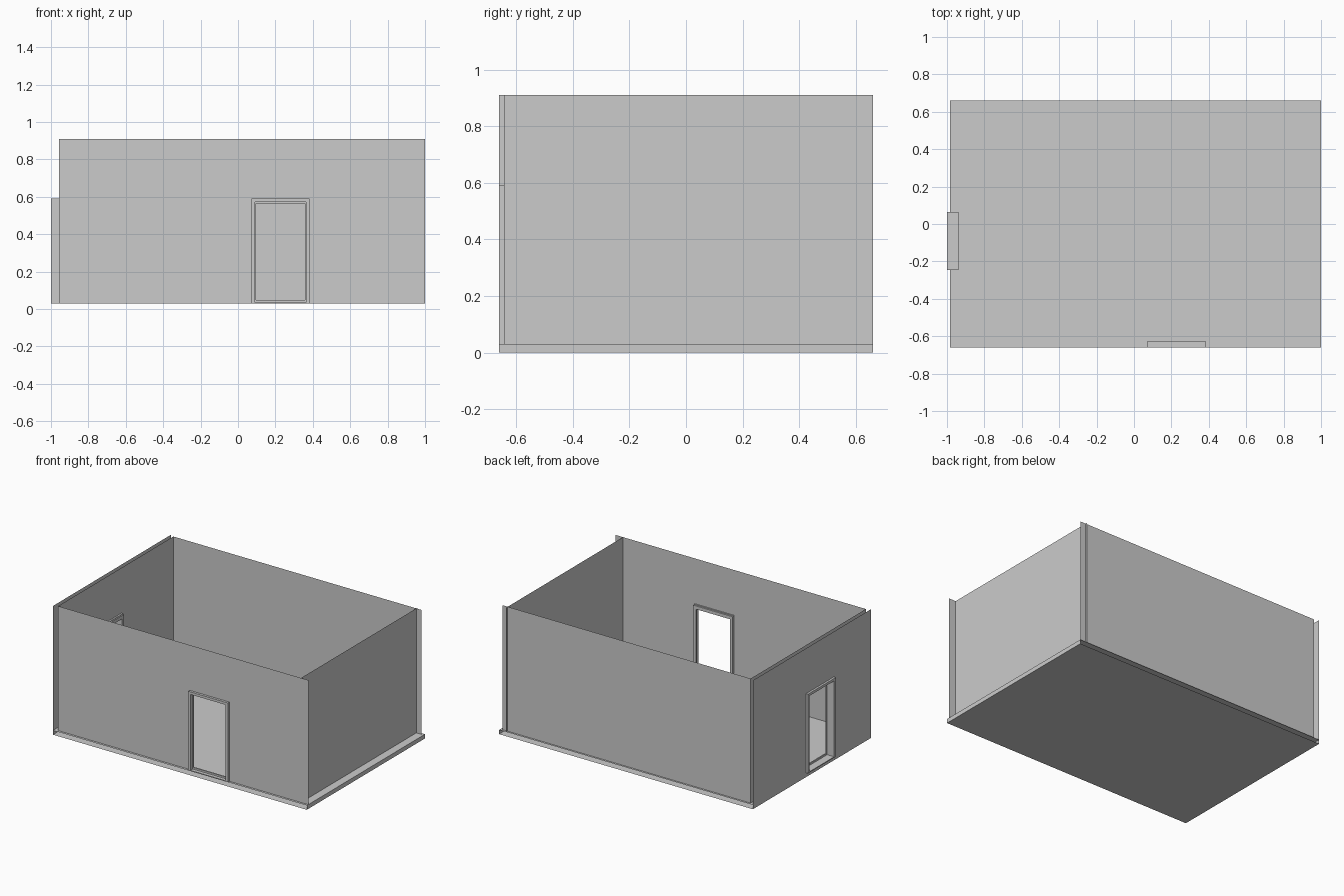
import bpy
import bmesh

cube = bpy.data.objects.get("Cube")
if cube:
    bpy.data.objects.remove(cube)

# One plain grey for the whole model
GREY = (0.6, 0.6, 0.6, 1)
grey = bpy.data.materials.new("plain_grey")
grey.use_nodes = True
grey.diffuse_color = GREY
grey.node_tree.nodes["Principled BSDF"].inputs["Base Color"].default_value = GREY

FLOOR, TOP = 0.03, 0.91
SLAB_LEFT, SLAB_RIGHT, SLAB_Y = -0.985, 1.0, 0.66
FRONT, BACK = -0.643, 0.645
INNER_LEFT, RIGHT = -0.957, 0.943


def finish(name, bm):
    mesh = bpy.data.meshes.new(name)
    bm.to_mesh(mesh)
    bm.free()
    mesh.materials.append(grey)
    obj = bpy.data.objects.new(name, mesh)
    bpy.context.scene.collection.objects.link(obj)


def quad(bm, corners):
    bm.faces.new([bm.verts.new(c) for c in corners])


def place(along, u, depth, z):
    """Point on a wall that runs along x or y."""
    return (u, depth, z) if along == "x" else (depth, u, z)


def panel(bm, along, depth, u0, u1, z0, z1, flip):
    ring = [(u0, z0), (u1, z0), (u1, z1), (u0, z1)]
    if flip:
        ring.reverse()
    quad(bm, [place(along, u, depth, z) for u, z in ring])


def wall(name, along, depth, u0, u1, flip=False, door=None):
    """Thin open sheet, with an optional doorway reaching the floor."""
    bm = bmesh.new()
    if door:
        d0, d1, head = door
        panel(bm, along, depth, u0, d0, FLOOR, TOP, flip)
        panel(bm, along, depth, d1, u1, FLOOR, TOP, flip)
        panel(bm, along, depth, d0, d1, head, TOP, flip)
    else:
        panel(bm, along, depth, u0, u1, FLOOR, TOP, flip)
    bmesh.ops.remove_doubles(bm, verts=bm.verts, dist=0.0001)
    finish(name, bm)


def box(bm, low, high):
    made = bmesh.ops.create_cube(bm, size=1)["verts"]
    for v in made:
        v.co = [a + (c + 0.5) * (b - a) for a, b, c in zip(low, high, v.co)]


def door_ring(name, along, u0, u1, near, far, head, rim, sill):
    """Two jambs, a head bar and a low threshold."""
    bars = [(u0, u0 + rim, FLOOR, head), (u1 - rim, u1, FLOOR, head),
            (u0 + rim, u1 - rim, head - rim, head),
            (u0 + rim, u1 - rim, FLOOR, FLOOR + sill)]
    bm = bmesh.new()
    for a, b, low, high in bars:
        box(bm, place(along, a, near, low), place(along, b, far, high))
    finish(name, bm)


def door_frame(name, along, u0, u1, near, step, far):
    """Deep outer casing with a slightly narrower opening behind it."""
    door_ring(name + "_casing", along, u0, u1, near, step, 0.59, 0.018, 0.006)
    door_ring(name + "_lining", along, u0, u1, step, far, 0.586, 0.023, 0.018)


# Floor slab: top, underside and two end faces, open at front and back
bm = bmesh.new()
edge = [(SLAB_LEFT, 0), (SLAB_RIGHT, 0), (SLAB_RIGHT, FLOOR), (SLAB_LEFT, FLOOR)]
for (xa, za), (xb, zb) in zip(edge, edge[1:] + edge[:1]):
    quad(bm, [(xa, -SLAB_Y, za), (xb, -SLAB_Y, zb), (xb, SLAB_Y, zb), (xa, SLAB_Y, za)])
bmesh.ops.remove_doubles(bm, verts=bm.verts, dist=0.0001)
bmesh.ops.recalc_face_normals(bm, faces=bm.faces)
finish("floor_slab", bm)

# Walls are open sheets whose ends run a little past the corners
front_door = (0.085, 0.37, 0.58)
side_door = (-0.235, 0.055, 0.58)
wall("front_wall", "x", FRONT, INNER_LEFT, SLAB_RIGHT, door=front_door)
wall("back_wall", "x", BACK, INNER_LEFT, 0.985, flip=True)
wall("right_wall", "y", RIGHT, FRONT, SLAB_Y)
wall("left_wall_outer", "y", SLAB_LEFT, -SLAB_Y, SLAB_Y, flip=True, door=side_door)
wall("left_wall_inner", "y", INNER_LEFT, FRONT, BACK, door=side_door)

# Door frames
door_frame("front_door", "x", 0.073, 0.382, -0.66, -0.636, -0.626)
door_frame("side_door", "y", -0.245, 0.065, -1.0, -0.945, -0.937)
